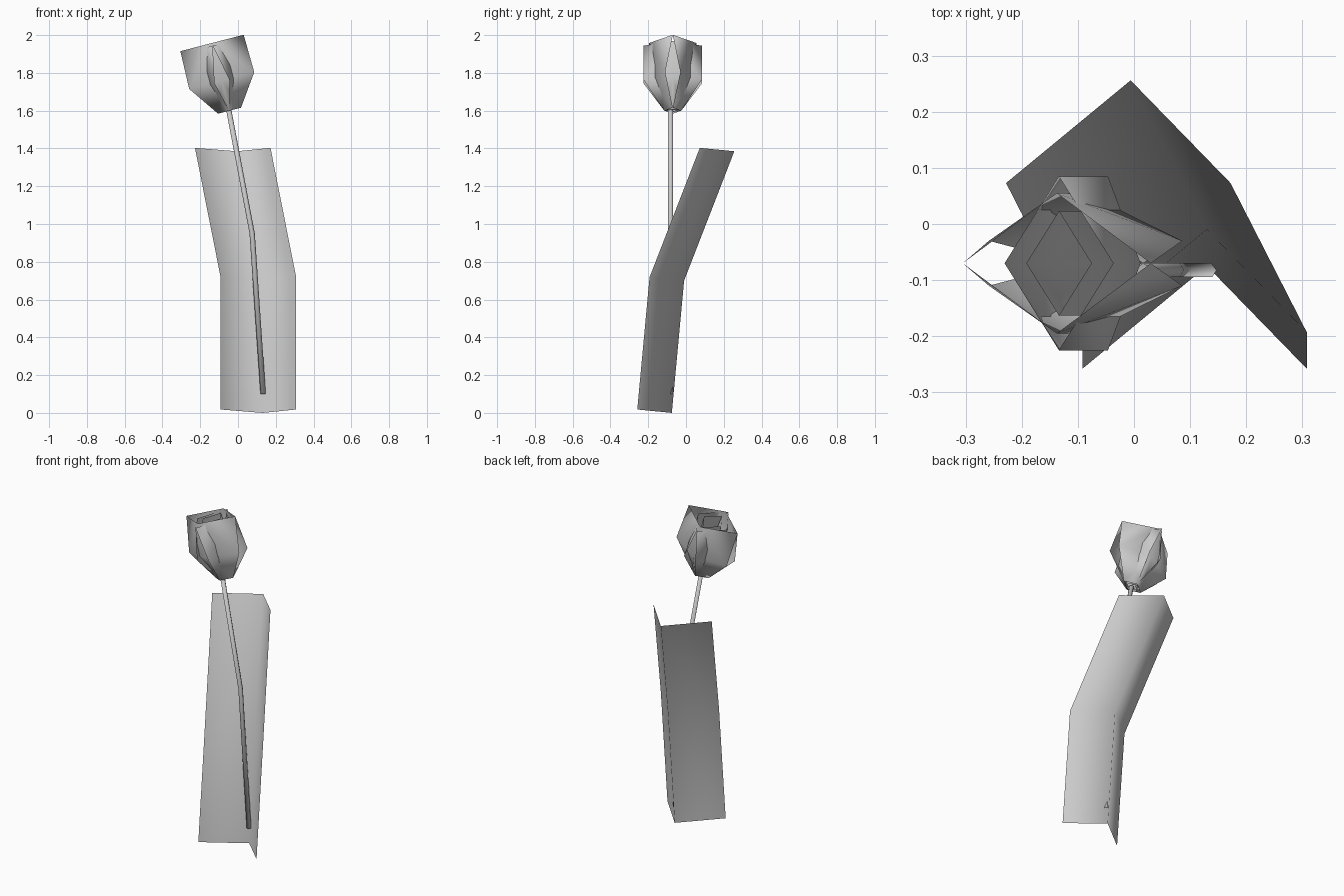
import bpy
import bmesh
from math import cos, sin, pi, radians
from mathutils import Matrix, Vector

if "Cube" in bpy.data.objects:
    bpy.data.objects.remove(bpy.data.objects["Cube"], do_unlink=True)

grey = bpy.data.materials.new("plain grey")
grey.use_nodes = True
COLOUR = (0.6, 0.6, 0.6, 1.0)
grey.diffuse_color = COLOUR
grey.node_tree.nodes["Principled BSDF"].inputs["Base Color"].default_value = COLOUR


def loft(bm, rows, closed=False):
    """Join neighbouring rows of points with quads."""
    grid = [[bm.verts.new(p) for p in row] for row in rows]
    for low, high in zip(grid, grid[1:]):
        count = len(low)
        for i in range(count if closed else count - 1):
            j = (i + 1) % count
            bm.faces.new((low[i], low[j], high[j], high[i]))
    return grid


def finish(bm, name):
    """Weld the mesh and make a smooth object of it."""
    bmesh.ops.remove_doubles(bm, verts=bm.verts, dist=0.0005)
    bmesh.ops.recalc_face_normals(bm, faces=bm.faces)
    mesh = bpy.data.meshes.new(name)
    bm.to_mesh(mesh)
    bm.free()
    mesh.materials.append(grey)
    for face in mesh.polygons:
        face.use_smooth = True
    obj = bpy.data.objects.new(name, mesh)
    bpy.context.collection.objects.link(obj)
    return obj


# Leaf: a V section carried up a bent spine
bm = bmesh.new()
spine = [(0.13, -0.075, 0.0), (0.13, -0.01, 0.70), (-0.006, 0.256, 1.385)]
section = [Vector((-0.222, -0.183, 0.018)), Vector(), Vector((0.178, -0.183, 0.018))]
loft(bm, [[Vector(p) + s for s in section] for p in spine])
finish(bm, "leaf")

# Stem: thin six-sided tube with one bend
bm = bmesh.new()
path = [(0.133, 0.1), (0.075, 0.95), (-0.05, 1.61)]
rings = [[(x + 0.014 * cos(k * pi / 3), -0.082 + 0.014 * sin(k * pi / 3), z)
          for k in range(6)] for x, z in path]
grid = loft(bm, rings, closed=True)
bm.faces.new(grid[0])
bm.faces.new(grid[-1])
finish(bm, "stem")

# Flower: open petal layers, each petal split along its ridge
TILT = Matrix.Translation((-0.045, -0.07, 1.6)) @ Matrix.Rotation(radians(-14.5), 4, "Y")


def petal_layer(name, profile, turned, scale=1.0):
    """Profile rows: height, ridge radius, side radius, half the ridge gap."""
    bm = bmesh.new()
    for sx in (-1, 1):
        for sy in (-1, 1):
            rows = []
            for height, ridge, side, gap in profile:
                row = [(sx * ridge * scale, sy * gap * scale), (0, sy * side * scale)]
                if turned:
                    row = [(b, a) for a, b in row]
                rows.append([TILT @ Vector((a, b, height)) for a, b in row])
            loft(bm, rows)
    return finish(bm, name)


side_petals = [(0, 0.063, 0.045, 0), (0.165, 0.178, 0.125, 0.04), (0.37, 0.173, 0.125, 0)]
cross_petals = [(0, 0.045, 0.03, 0), (0.16, 0.155, 0.1, 0.04), (0.355, 0.155, 0.1, 0)]
petal_layer("side_petals", side_petals, turned=False)
petal_layer("front_and_back_petals", cross_petals, turned=True)
petal_layer("inner_petals", cross_petals, turned=True, scale=0.6)
